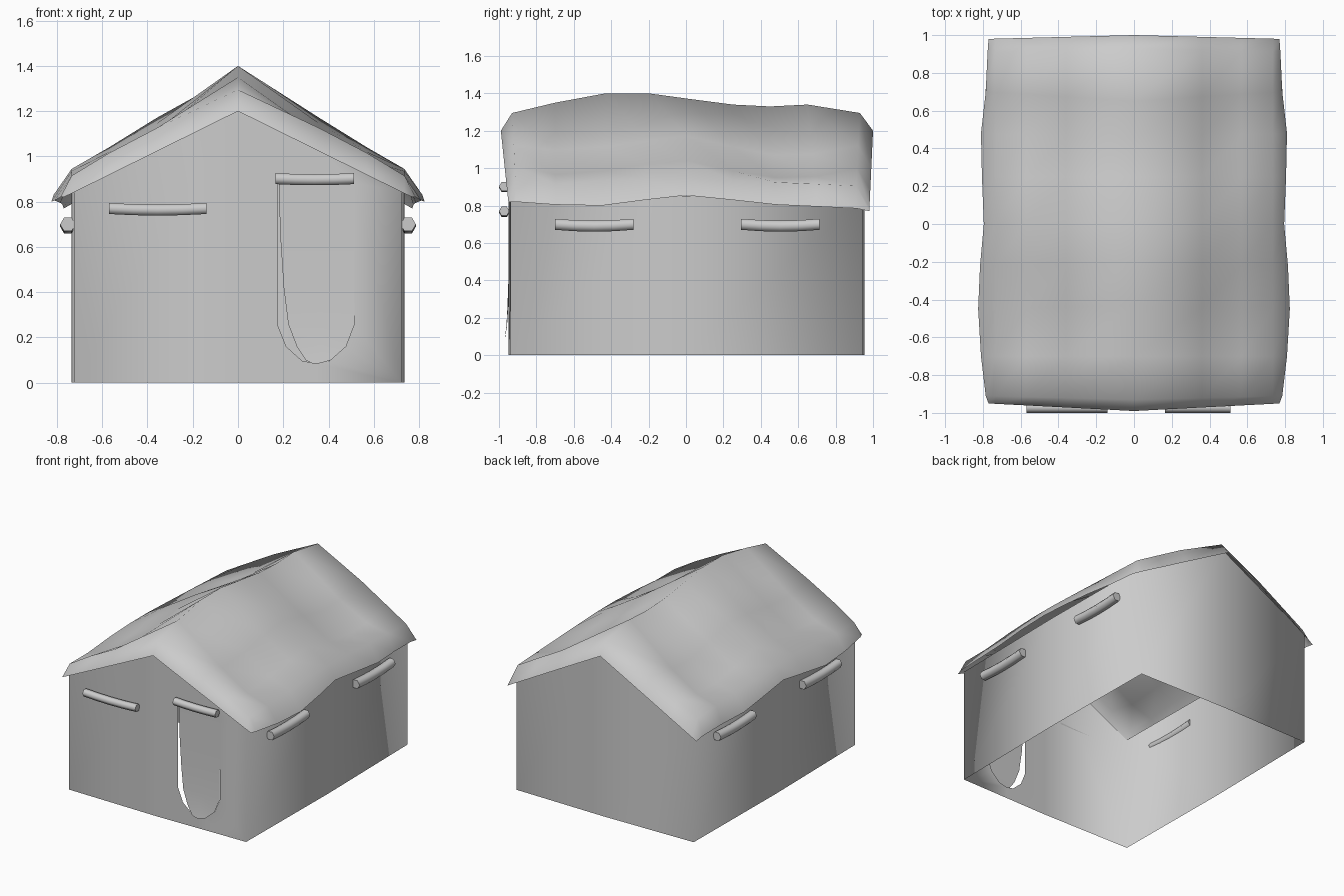
import bpy
import math
from mathutils import Vector

cube = bpy.data.objects.get("Cube")
if cube:
    bpy.data.objects.remove(cube, do_unlink=True)

canvas = bpy.data.materials.new("grey_canvas")
canvas.use_nodes = True
GREY = (0.6, 0.6, 0.6, 1.0)
canvas.diffuse_color = GREY
canvas.node_tree.nodes["Principled BSDF"].inputs["Base Color"].default_value = GREY


def make(name, verts, faces, flat=()):
    """Make a smooth shaded object; faces listed in flat stay flat."""
    mesh = bpy.data.meshes.new(name)
    mesh.from_pydata(verts, [], faces)
    mesh.materials.append(canvas)
    for p in mesh.polygons:
        p.use_smooth = p.index not in flat
    mesh.update()
    obj = bpy.data.objects.new(name, mesh)
    bpy.context.collection.objects.link(obj)
    return obj


def grid_faces(rows, cols):
    return [(r * cols + c, r * cols + c + 1, (r + 1) * cols + c + 1, (r + 1) * cols + c)
            for r in range(rows - 1) for c in range(cols - 1)]


# Walls: one open shell bowed slightly outward, with a door hole in front
W, BOW, SHOULDER, APEX = 0.724, 0.011, 0.85, 1.23
DOOR_X, DOOR_TOP, DOOR_LOW = 0.343, 0.88, 0.085
BACK = 0.944
verts, index = [], {}


def front_y(x):
    return -0.95 + BOW * abs(x) / W


def v(x, y, z):
    key = (round(x, 4), round(y, 4), round(z, 4))
    if key not in index:
        index[key] = len(verts)
        verts.append(key)
    return index[key]


half_hole = [(0, DOOR_LOW), (0.06, 0.097), (0.13, 0.16), (0.168, 0.255), (0.168, DOOR_TOP), (0, DOOR_TOP)]
slope_z = APEX - (APEX - SHOULDER) * DOOR_X / W
left_hole = [(DOOR_X - x, z) for x, z in half_hole]
right_hole = [(DOOR_X + x, z) for x, z in half_hole]
front_parts = [
    [(-W, 0), (0, 0), (0, APEX), (-W, SHOULDER)],
    [(0, 0), (DOOR_X, 0)] + left_hole + [(DOOR_X, slope_z), (0, APEX)],
    [(W, 0), (W, SHOULDER), (DOOR_X, slope_z)] + right_hole[::-1] + [(DOOR_X, 0)],
]
faces = [[v(x, front_y(x), z) for x, z in part] for part in front_parts]
for s in (-1, 1):
    back = [v(0, BACK + BOW, 0), v(s * W, BACK, 0), v(s * W, BACK, SHOULDER), v(0, BACK + BOW, APEX)]
    faces.append(back if s < 0 else back[::-1])
    corners = [(s * W, front_y(W)), (s * (W + BOW), 0), (s * W, BACK)]
    for a, b in zip(corners, corners[1:]):
        side = [v(*a, 0), v(*b, 0), v(*b, SHOULDER), v(*a, SHOULDER)]
        faces.append(side if s > 0 else side[::-1])
make("tent_walls", verts, faces)

# Roof cloth: y at ridge, y at eave, heights from ridge down to shoulder, then eave x and z
STATIONS = (0, 0.36, 0.57, 0.735)
sections = [
    (-0.99, -0.95, 1.20, 1.022, 0.918, 0.837, 0.77, 0.82),
    (-0.93, -0.91, 1.295, 1.125, 1.015, 0.915, 0.785, 0.82),
    (-0.7, -0.7, 1.35, 1.095, 0.965, 0.915, 0.81, 0.805),
    (-0.43, -0.45, 1.40, 1.115, 0.985, 0.935, 0.825, 0.80),
    (-0.2, -0.22, 1.40, 1.145, 1.02, 0.945, 0.815, 0.83),
    (0.02, 0, 1.37, 1.17, 1.04, 0.945, 0.795, 0.855),
    (0.25, 0.25, 1.34, 1.115, 0.985, 0.935, 0.805, 0.83),
    (0.45, 0.48, 1.33, 1.07, 0.95, 0.925, 0.81, 0.805),
    (0.65, 0.7, 1.34, 1.075, 0.955, 0.915, 0.785, 0.795),
    (0.93, 0.91, 1.295, 1.12, 1.00, 0.905, 0.775, 0.785),
    (1.0, 0.98, 1.20, 1.0, 0.882, 0.79, 0.77, 0.77),
]
roof = []
for yr, ye, *heights, xe, ze in sections:
    half = list(zip(STATIONS, heights)) + [(xe, ze)]
    full = [(-x, z) for x, z in half[:0:-1]] + half
    roof += [(x, yr + (ye - yr) * abs(x) / xe, z) for x, z in full]
make("roof_cloth", roof, grid_faces(len(sections), 9))

# Door flap: height, left x, right x, gap in front of the wall, loose at the bottom
flap_rows = [
    (0.88, 0.18, 0.512, 0.001),
    (0.65, 0.187, 0.512, 0.001),
    (0.42, 0.202, 0.512, 0.002),
    (0.26, 0.222, 0.516, 0.008),
    (0.16, 0.26, 0.478, 0.014),
    (0.10, 0.30, 0.41, 0.022),
    (0.085, 0.33, 0.357, 0.024),
]
flap = [(x, front_y(x) - gap, z) for z, xl, xr, gap in flap_rows for x in (xl, (xl + xr) / 2, xr)]
make("door_flap", flap, grid_faces(len(flap_rows), 3))


# Rolled window covers: six sided, sagging a little in the middle
def roll(name, start, end, radius, sag, sides=6, steps=4):
    a, b = Vector(start), Vector(end)
    out = (b - a).cross(Vector((0, 0, 1))).normalized()
    pts = []
    for i in range(steps + 1):
        t = i / steps
        c = a.lerp(b, t) - Vector((0, 0, sag * 4 * t * (1 - t)))
        for k in range(sides):
            ang = math.tau * k / sides
            pts.append(c + out * radius * math.cos(ang) + Vector((0, 0, radius * math.sin(ang))))
    fs = [(i * sides + k, i * sides + (k + 1) % sides,
           (i + 1) * sides + (k + 1) % sides, (i + 1) * sides + k)
          for i in range(steps) for k in range(sides)]
    n = len(pts)
    # caps use their own corners so the rim stays crisp
    pts += pts[:sides] + pts[n - sides:]
    fs += [tuple(range(n + sides - 1, n - 1, -1)), tuple(range(n + sides, n + 2 * sides))]
    make(name, pts, fs, flat=(len(fs) - 2, len(fs) - 1))


roll("front_window_roll", (-0.57, -0.972, 0.77), (-0.14, -0.972, 0.77), 0.028, 0.007)
roll("front_door_roll", (0.165, -0.972, 0.902), (0.512, -0.972, 0.902), 0.028, 0.005)
for s, side_name in ((-1, "right"), (1, "left")):
    for y, place in ((-0.49, "front"), (0.505, "rear")):
        roll(f"{side_name}_{place}_window_roll", (s * 0.752, y - 0.21, 0.70),
             (s * 0.752, y + 0.21, 0.70), 0.034, 0.01)
